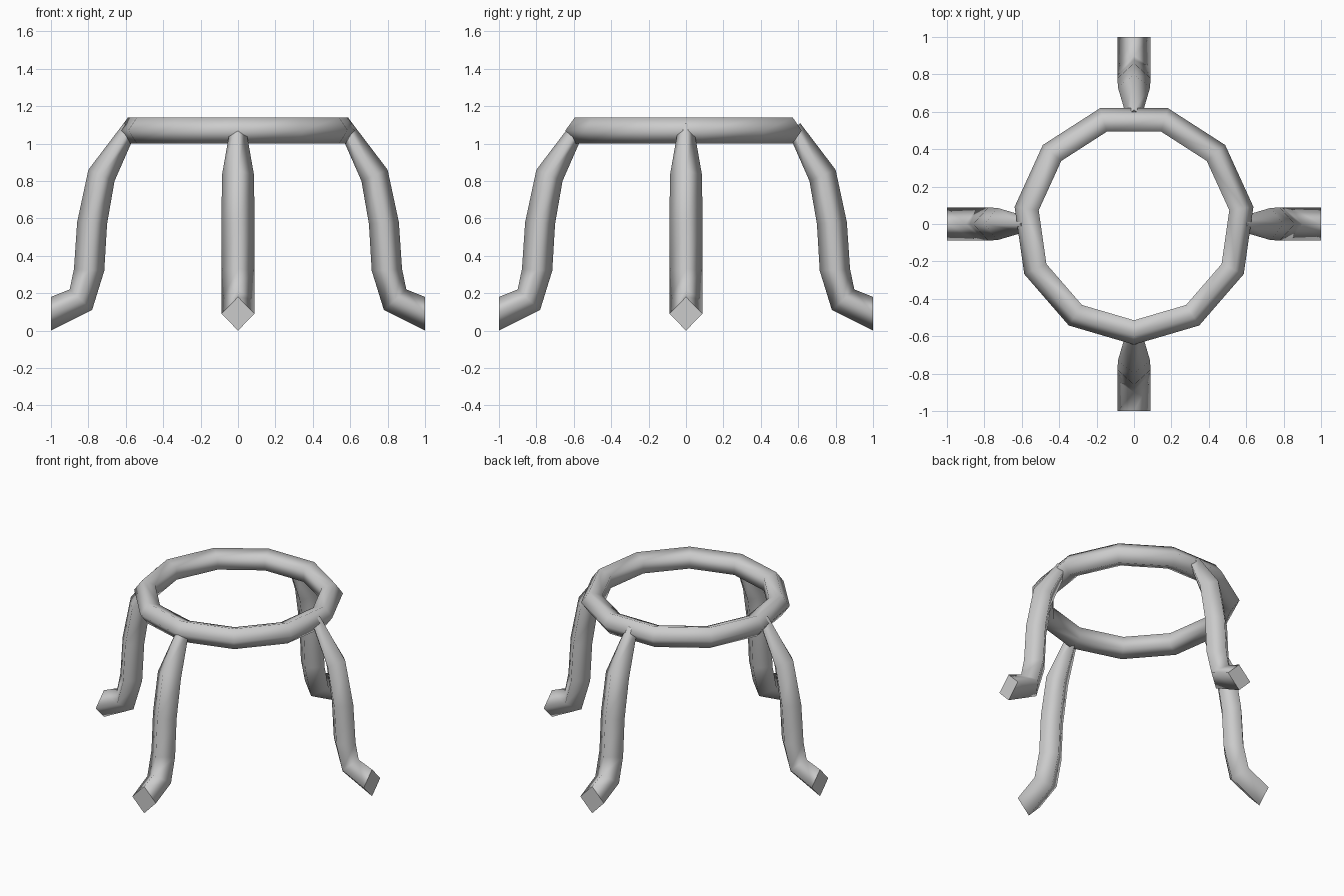
import bpy, bmesh
from math import pi

if "Cube" in bpy.data.objects:
    bpy.data.objects.remove(bpy.data.objects["Cube"])

# Top ring: 11 segments with a five-sided section, one corner facing front
bpy.ops.mesh.primitive_torus_add(major_segments=11, minor_segments=5,
                                 major_radius=0.573, minor_radius=0.072,
                                 location=(0, 0, 1.07), rotation=(0, 0, -pi / 2))
ring = bpy.context.object
ring.name = "top_ring"
bpy.ops.object.shade_smooth()

# Leg stations: outer corner (r, z), inner corner (r, z), half width
STATIONS = [
    ((1.00, 0.180), (1.00, 0.000), 0.088),
    ((0.90, 0.22), (0.78, 0.11), 0.088),
    ((0.877, 0.33), (0.715, 0.32), 0.088),
    ((0.86, 0.58), (0.70, 0.57), 0.088),
    ((0.80, 0.86), (0.66, 0.80), 0.086),
    ((0.61, 1.11), (0.55, 1.05), 0.042),
]


def make_leg(name, angle):
    """Bent diamond-section tube running from the foot up into the ring."""
    bm = bmesh.new()
    loops = []
    for (ro, zo), (ri, zi), w in STATIONS:
        rm, zm = (ro + ri) / 2, (zo + zi) / 2
        loops.append([bm.verts.new(c) for c in
                      ((ro, 0, zo), (rm, w, zm), (ri, 0, zi), (rm, -w, zm))])
    for a, b in zip(loops, loops[1:]):
        for i in range(4):
            j = (i + 1) % 4
            bm.faces.new((a[i], a[j], b[j], b[i])).smooth = True
    # Flat end caps with sharp rims
    for loop in (loops[0], loops[-1]):
        cap = bm.faces.new(loop)
        for e in cap.edges:
            e.smooth = False
    bmesh.ops.recalc_face_normals(bm, faces=bm.faces)
    mesh = bpy.data.meshes.new(name)
    bm.to_mesh(mesh)
    bm.free()
    leg = bpy.data.objects.new(name, mesh)
    leg.rotation_euler.z = angle
    bpy.context.collection.objects.link(leg)


# Four identical legs around the ring
for k, side in enumerate(("right", "back", "left", "front")):
    make_leg(side + "_leg", k * pi / 2)
